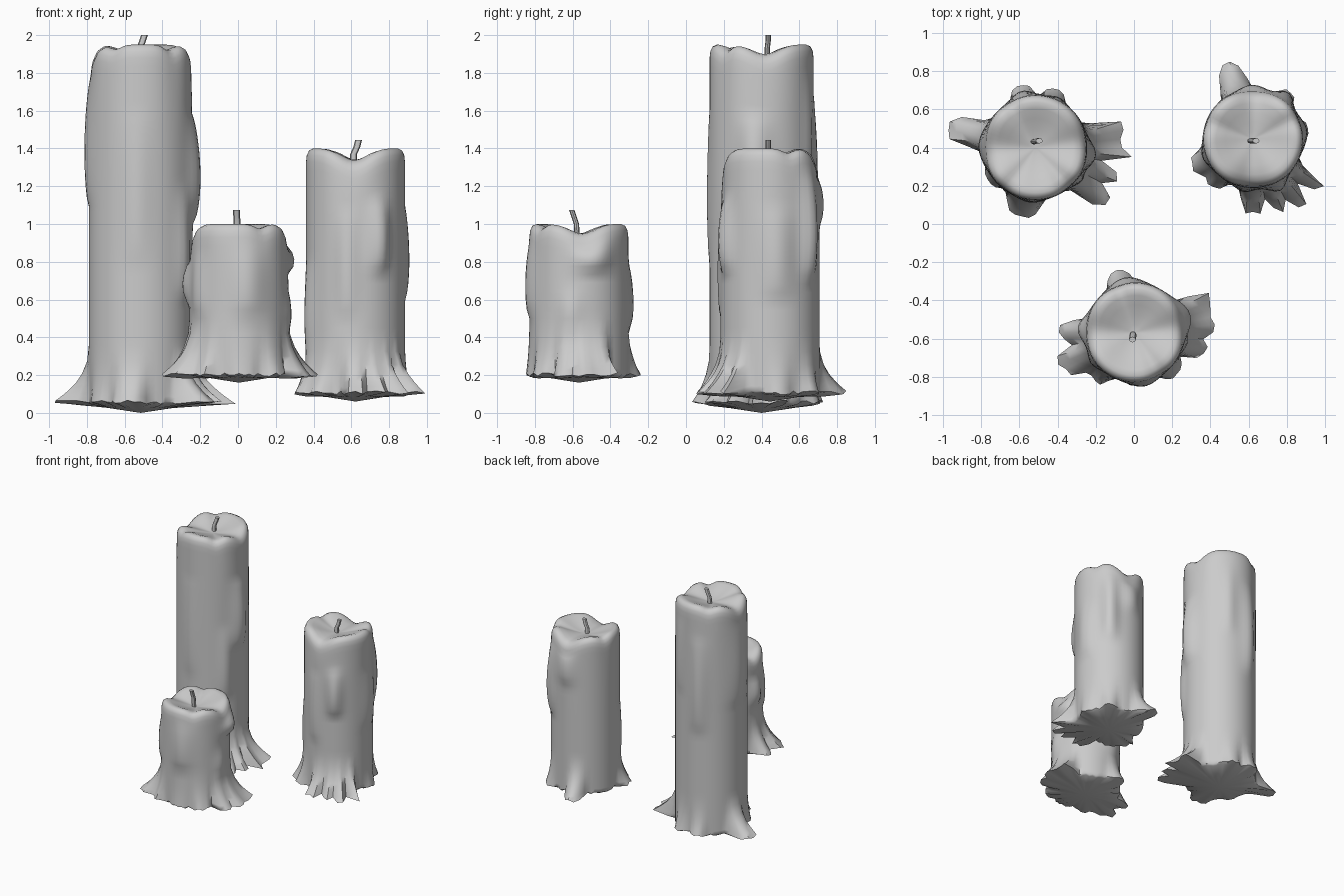
import bpy, bmesh, math, random
from mathutils import Vector

if "Cube" in bpy.data.objects:
    bpy.data.objects.remove(bpy.data.objects["Cube"])

SIDES = 64


def bump(angle, centre, width, power=2):
    d = abs((angle - centre + 180) % 360 - 180)
    return math.exp(-(d / width) ** power)


def finish(bm, name, angle):
    bmesh.ops.recalc_face_normals(bm, faces=bm.faces)
    mesh = bpy.data.meshes.new(name)
    bm.to_mesh(mesh)
    bm.free()
    ob = bpy.data.objects.new(name, mesh)
    bpy.context.collection.objects.link(ob)
    bpy.ops.object.select_all(action='DESELECT')
    ob.select_set(True)
    bpy.context.view_layer.objects.active = ob
    bpy.ops.object.shade_smooth_by_angle(angle=math.radians(angle))


def skin(rings, start, end, name, angle=55):
    """Bridge equal rings of points and close both ends with a fan."""
    bm = bmesh.new()
    loops = [[bm.verts.new(p) for p in ring] for ring in rings]
    n = len(loops[0])
    for a, b in zip(loops, loops[1:]):
        for i in range(n):
            j = (i + 1) % n
            bm.faces.new((a[i], a[j], b[j], b[i]))
    for loop, tip in ((loops[0], start), (loops[-1], end)):
        v = bm.verts.new(tip)
        for i in range(n):
            bm.faces.new((v, loop[i], loop[(i + 1) % n]))
    finish(bm, name, angle)


def candle(name, cx, cy, r, low, base, top, feet, drips, dips, seed):
    random.seed(seed)
    jag = [random.uniform(0.85, 1.05) for _ in range(SIDES)]
    lift = [random.uniform(-0.008, 0.012) for _ in range(SIDES)]
    angles = [360 * i / SIDES for i in range(SIDES)]
    reach = [max(f[2] * bump(a, f[0], f[1], 4) for f in feet) * jag[i]
             for i, a in enumerate(angles)]
    drop = [sum(d[2] * bump(a, d[0], d[1]) for d in dips) for a in angles]

    def point(i, rad, z):
        a = math.radians(angles[i])
        return (cx + rad * math.cos(a), cy + rad * math.sin(a), z)

    # underside and spread wax foot
    rings = [[point(i, r * 0.6, low + 0.025) for i in range(SIDES)],
             [point(i, r * 0.95 + reach[i] * 0.4, base - 0.01 + lift[i]) for i in range(SIDES)]]
    # wall: foot flare below, running drips above
    wall_top = top - 0.07
    levels = [0, 0.03, 0.06, 0.1, 0.15, 0.22, 0.3]
    steps = int((wall_top - base - 0.3) / 0.045)
    levels += [0.3 + (wall_top - base - 0.3) * (k + 1) / steps for k in range(steps)]
    for h in levels:
        ring = []
        for i, a in enumerate(angles):
            z = base + h
            rad = r + reach[i] * max(0, 1 - h / 0.3) ** 2.2
            for da, dw, z0, z1, amp in drips:
                t = (z - z0) / (z1 - z0)
                if 0 < t < 1:
                    rad += amp * bump(a, da, dw) * math.sin(math.pi * t ** 0.8) ** 0.7
            t = h / (wall_top - base)
            rad -= 0.12 * drop[i] * t ** 6
            ring.append(point(i, rad, z - drop[i] * t ** 8 + lift[i] * max(0, 1 - h / 0.1)))
        rings.append(ring)
    # rounded rim and melted hollow
    for f, d in ((0.985, 0.035), (0.94, 0.01), (0.86, 0), (0.74, 0.008),
                 (0.55, 0.03), (0.35, 0.05), (0.15, 0.065)):
        rings.append([point(i, r * f - 0.12 * drop[i] * f, top - d - drop[i] * f * min(1, f * 1.1))
                      for i in range(SIDES)])
    skin(rings, (cx, cy, low), (cx, cy, top - 0.07), name + "_candle")


def wick(name, path, r=0.014):
    rings = []
    for x, y, z in path:
        rings.append([(x + 1.3 * r * math.cos(k * math.pi / 4),
                       y + r * math.sin(k * math.pi / 4), z) for k in range(8)])
    skin(rings, path[0], path[-1], name + "_wick", 40)


# feet: (angle, width, reach)   drips: (angle, width, z0, z1, bulge)   dips: (angle, width, depth)
candle("tall", -0.515, 0.40, 0.275, 0.0, 0.055, 1.95,
       [(167, 13, 0.19), (12, 10, 0.21), (-4, 6, 0.24), (-20, 9, 0.19), (-37, 11, 0.19),
        (-102, 17, 0.10), (104, 12, 0.06), (70, 12, 0.05), (215, 12, 0.03)],
       [(-8, 15, 1.0, 1.6, 0.045), (-35, 11, 0.6, 1.2, 0.025), (178, 22, 1.1, 1.85, 0.025),
        (104, 13, 0.9, 1.7, 0.03), (65, 10, 1.2, 1.8, 0.015), (-95, 14, 0.8, 1.6, 0.015)],
       [(5, 24, 0.07), (182, 26, 0.09), (-50, 12, 0.04), (120, 12, 0.03), (235, 12, 0.03)], 3)
candle("medium", 0.622, 0.445, 0.262, 0.06, 0.105, 1.4,
       [(109, 14, 0.155), (-37, 8, 0.18), (-53, 8, 0.19), (-68, 8, 0.15), (-90, 12, 0.14),
        (205, 13, 0.09), (228, 12, 0.07), (52, 11, 0.05), (10, 12, 0.03)],
       [(8, 18, 0.6, 1.1, 0.025), (52, 12, 0.7, 1.3, 0.045), (90, 16, 1.0, 1.32, 0.025),
        (-62, 12, 0.74, 1.15, 0.045), (-100, 11, 0.5, 1.1, 0.02), (200, 14, 0.3, 0.8, 0.02)],
       [(-92, 26, 0.09), (88, 26, 0.09), (160, 12, 0.03), (25, 12, 0.03)], 5)
candle("small", 0.005, -0.567, 0.262, 0.16, 0.2, 1.0,
       [(178, 10, 0.15), (205, 15, 0.17), (24, 10, 0.19), (6, 11, 0.17), (-14, 11, 0.13),
        (106, 14, 0.075), (230, 12, 0.07), (-45, 14, 0.05), (-85, 14, 0.02)],
       [(18, 20, 0.74, 0.95, 0.045), (176, 14, 0.58, 0.82, 0.04), (-80, 18, 0.5, 0.9, 0.025),
        (100, 20, 0.42, 0.8, 0.03), (-10, 12, 0.42, 0.65, 0.02), (215, 12, 0.5, 0.85, 0.02)],
       [(5, 24, 0.07), (180, 24, 0.07), (-60, 12, 0.03), (110, 12, 0.03)], 9)

# wicks
wick("tall", [(-0.525, 0.43, 1.84), (-0.52, 0.43, 1.93), (-0.505, 0.435, 1.97), (-0.495, 0.435, 2.0)])
wick("medium", [(0.61, 0.435, 1.30), (0.612, 0.435, 1.37), (0.63, 0.435, 1.41), (0.638, 0.435, 1.445)])
wick("small", [(-0.005, -0.575, 0.90), (-0.005, -0.58, 1.0), (-0.007, -0.595, 1.045), (-0.008, -0.605, 1.075)])
